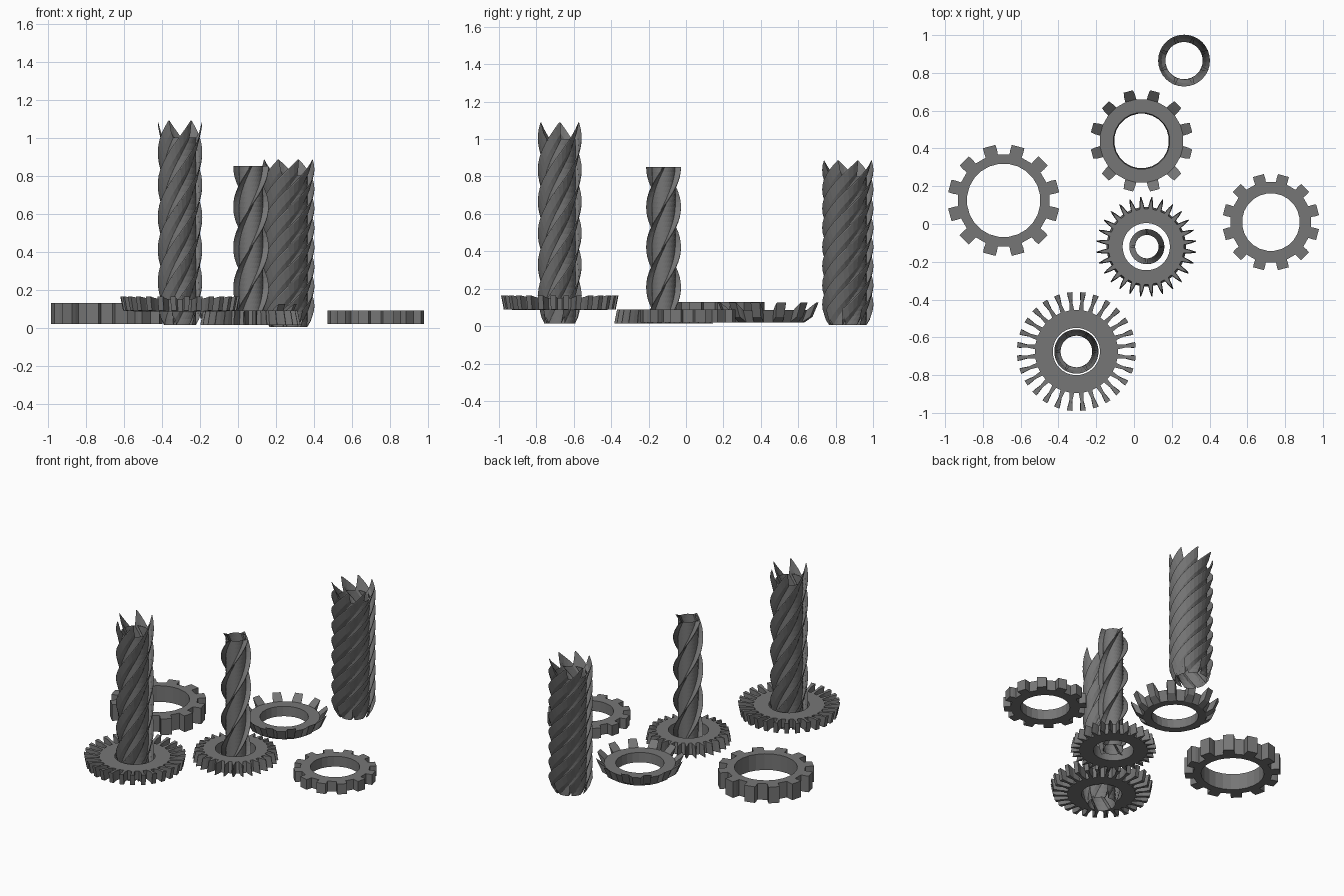
import bpy
from math import sin, cos, pi, radians

if "Cube" in bpy.data.objects:
    bpy.data.objects.remove(bpy.data.objects["Cube"], do_unlink=True)

steel = bpy.data.materials.new("dark grey steel")
steel.use_nodes = True
GREY = (0.18, 0.18, 0.18, 1)
steel.diffuse_color = GREY
steel.node_tree.nodes["Principled BSDF"].inputs["Base Color"].default_value = GREY


def polar(r, a, z):
    return (r * cos(a), r * sin(a), z)


def make(name, verts, faces, location):
    mesh = bpy.data.meshes.new(name)
    mesh.from_pydata(verts, [], faces)
    mesh.materials.append(steel)
    obj = bpy.data.objects.new(name, mesh)
    obj.location = location
    bpy.context.collection.objects.link(obj)
    return obj


def gear(name, x, y, teeth, bottom, top, widths, phase=0.5):
    """bottom and top: (hole radius, root radius, tip radius, z, tip z).
    widths: share of the tooth pitch at root, middle and tip."""
    verts, faces = [], []
    pitch = 2 * pi / teeth
    for i in range(teeth):
        a = (i + phase) * pitch
        w = [k * pitch / 2 for k in widths]
        for hole, root, tip, z, tip_z in (bottom, top):
            mid, mid_z = (root + tip) / 2, z + (tip_z - z) / 2
            verts += [polar(hole, a - w[0], z), polar(hole, a + w[0], z),
                      polar(root, a - w[0], z), polar(mid, a - w[1], mid_z),
                      polar(tip, a - w[2], tip_z), polar(tip, a + w[2], tip_z),
                      polar(mid, a + w[1], mid_z), polar(root, a + w[0], z)]
        b, n = 16 * i, 16 * ((i + 1) % teeth)
        t, m = b + 8, n + 8
        # top and bottom caps: ring under tooth, tooth halves, ring under gap
        for s, e, up in ((b, n, False), (t, m, True)):
            caps = [(s, s + 2, s + 7, s + 1), (s + 2, s + 3, s + 6, s + 7),
                    (s + 3, s + 4, s + 5, s + 6), (s + 1, s + 7, e + 2, e)]
            faces += caps if up else [f[::-1] for f in caps]
        # outer flanks, gap floor and hole wall
        for k in range(2, 7):
            faces.append((b + k, b + k + 1, t + k + 1, t + k))
        faces += [(b + 7, n + 2, m + 2, t + 7),
                  (b + 1, b, t, t + 1), (n, b + 1, t + 1, m)]
    return make(name, verts, faces, (x, y, 0))


def worm(name, x, y, threads, root, tip, z0, z1, crown, phase):
    """Open twisted tube with thin raised threads; crown lifts the thread tips."""
    rows, turn = 32, radians(348.75)
    pitch = 2 * pi / threads
    w = radians(3.75)
    valley = 12 // threads * 2
    section = [(-1.5 * w, root, 0), (-0.8 * w, (root + tip) / 2, crown / 3),
               (-0.4 * w, tip, crown), (0.4 * w, tip, crown),
               (0.8 * w, (root + tip) / 2, crown / 3), (1.5 * w, root, 0)]
    span = pitch - 3 * w
    section += [(1.5 * w + span * k / (valley + 1), root, 0)
                for k in range(1, valley + 1)]
    n = threads * len(section)
    verts, faces = [], []
    for row in range(rows):
        f = row / (rows - 1)
        for i in range(threads):
            a = i * pitch + phase + turn * (f - 1)
            verts += [polar(r, a + da, z0 + (z1 - z0) * f + dz)
                      for da, r, dz in section]
    for row in range(rows - 1):
        for i in range(n):
            j, s = (i + 1) % n, row * n
            faces.append((s + i, s + j, s + n + j, s + n + i))
    return make(name, verts, faces, (x, y, 0))


# Flat spur gears
SPUR = (0.52, 0.5, 0.44)
gear("large_spur_gear", -0.69, 0.125, 12,
     (0.195, 0.245, 0.297, 0.02, 0.02), (0.195, 0.245, 0.297, 0.13, 0.13), SPUR)
gear("small_spur_gear", 0.725, 0.01, 12,
     (0.153, 0.215, 0.257, 0.02, 0.02), (0.153, 0.215, 0.257, 0.09, 0.09), SPUR)

# Crown gear with raised teeth, flaring upwards
gear("crown_gear", 0.04, 0.44, 12,
     (0.145, 0.195, 0.24, 0.02, 0.05), (0.15, 0.222, 0.272, 0.085, 0.125),
     (0.52, 0.46, 0.36))

# Fine toothed gears around two of the worms
gear("pointed_gear", 0.065, -0.12, 28,
     (0.125, 0.21, 0.265, 0.015, 0.015), (0.125, 0.2, 0.25, 0.09, 0.09),
     (0.55, 0.34, 0.08))
gear("flared_gear", -0.305, -0.675, 28,
     (0.125, 0.21, 0.3, 0.085, 0.09), (0.125, 0.22, 0.315, 0.15, 0.165),
     (0.5, 0.26, 0.42))

# Worm screws
worm("tall_worm", -0.305, -0.675, 6, 0.085, 0.117, 0.015, 1.0, 0.09, 0)
worm("slim_worm", 0.068, -0.12, 4, 0.063, 0.093, 0.02, 0.85, 0, 0)
worm("wide_worm", 0.265, 0.865, 8, 0.1, 0.137, 0.005, 0.8, 0.085, radians(22.5))
